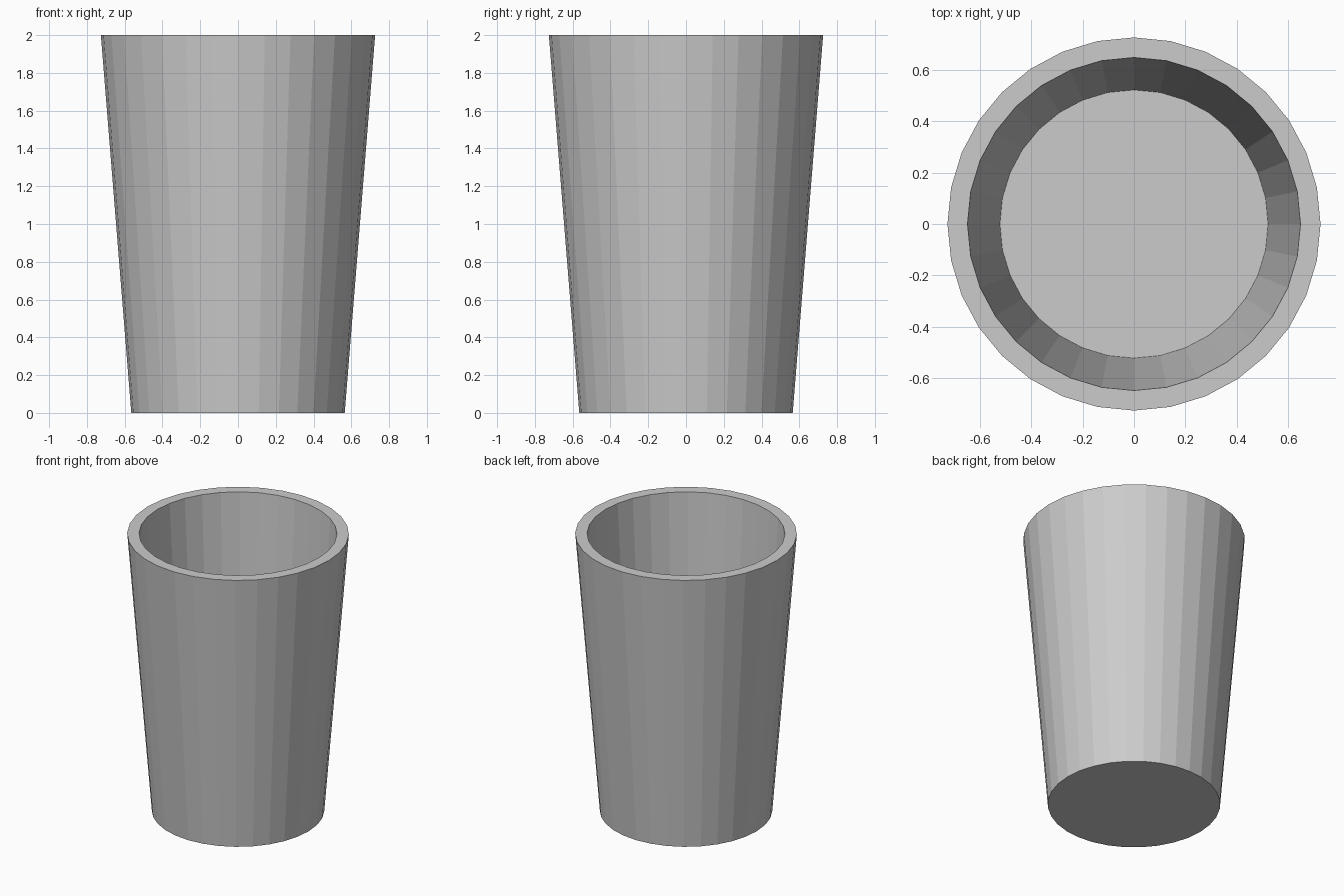
import bpy, bmesh
from math import cos, sin, tau

if "Cube" in bpy.data.objects:
    bpy.data.objects.remove(bpy.data.objects["Cube"])

SIDES = 32
# Radius and height: outer foot, outer rim, inner rim, inner floor
PROFILE = [(0.565, 0.0), (0.726, 2.0), (0.648, 2.0), (0.522, 0.08)]

bm = bmesh.new()
rings = [[bm.verts.new((r * cos(tau * i / SIDES), r * sin(tau * i / SIDES), z))
          for i in range(SIDES)] for r, z in PROFILE]

# Outer wall, rim and inner wall
for a, b in zip(rings, rings[1:]):
    for i in range(SIDES):
        j = (i + 1) % SIDES
        bm.faces.new((a[i], a[j], b[j], b[i]))

# Underside and inside floor
bm.faces.new(rings[0][::-1])
bm.faces.new(rings[-1])
bmesh.ops.recalc_face_normals(bm, faces=bm.faces)

mesh = bpy.data.meshes.new("cup")
bm.to_mesh(mesh)
bm.free()
bpy.context.collection.objects.link(bpy.data.objects.new("cup", mesh))
